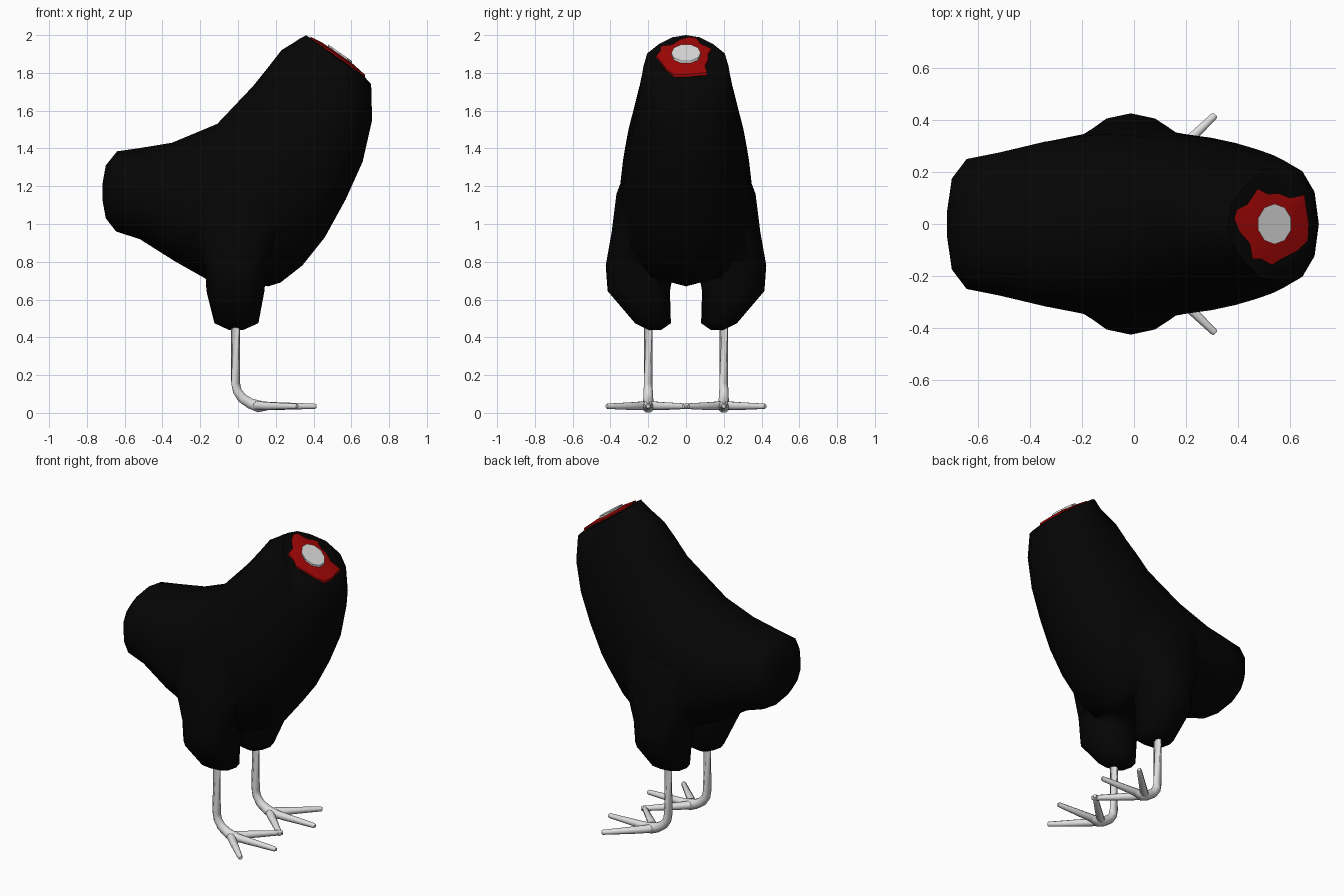
import bpy, bmesh, math
from mathutils import Vector

if "Cube" in bpy.data.objects:
    bpy.data.objects.remove(bpy.data.objects["Cube"])


def material(name, rgb):
    m = bpy.data.materials.new(name)
    m.diffuse_color = (*rgb, 1)
    m.use_nodes = True
    m.node_tree.nodes["Principled BSDF"].inputs["Base Color"].default_value = m.diffuse_color
    return m


BLACK = material("black feathers", (0.0015, 0.0015, 0.0015))
RED = material("raw red", (0.36, 0.002, 0.002))
BONE = material("pale grey", (0.74, 0.74, 0.74))


def finish(bm, name, mat, angle):
    bmesh.ops.recalc_face_normals(bm, faces=bm.faces)
    me = bpy.data.meshes.new(name)
    bm.to_mesh(me)
    bm.free()
    me.materials.append(mat)
    ob = bpy.data.objects.new(name, me)
    bpy.context.collection.objects.link(ob)
    bpy.ops.object.select_all(action='DESELECT')
    ob.select_set(True)
    bpy.context.view_layer.objects.active = ob
    bpy.ops.object.shade_smooth_by_angle(angle=math.radians(angle))
    return ob


def loft(name, rings, mat, angle=60):
    """Skin a list of equal-length point rings and cap both ends."""
    bm = bmesh.new()
    vs = [[bm.verts.new(p) for p in r] for r in rings]
    n = len(vs[0])
    for a, b in zip(vs, vs[1:]):
        for i in range(n):
            j = (i + 1) % n
            bm.faces.new((a[i], a[j], b[j], b[i]))
    bm.faces.new(vs[0])
    bm.faces.new(vs[-1])
    return finish(bm, name, mat, angle)


def tube(name, path, mat, sides=8):
    """Round tube along (x, y, z, radius) points."""
    pts = [Vector(p[:3]) for p in path]
    rings = []
    for i, p in enumerate(pts):
        d = pts[min(i + 1, len(pts) - 1)] - pts[max(i - 1, 0)]
        q = d.to_track_quat('Z', 'Y')
        r = path[i][3]
        rings.append([p + q @ Vector((r * math.cos(a), r * math.sin(a), 0))
                      for a in (math.tau * (k + .5) / sides for k in range(sides))])
    return loft(name, rings, mat)


def soft(v, e):
    return math.copysign(abs(v) ** e, v)


# Body: rings from tail to neck as (top x, top z, bottom x, bottom z, half width, top narrowing)
profile = [
    (-.718, 1.21, -.718, 1.13, .05, 0),
    (-.70, 1.31, -.70, 1.03, .178, 0),
    (-.64, 1.385, -.645, .96, .255, 0),
    (-.52, 1.402, -.52, .92, .28, 0),
    (-.35, 1.43, -.33, .80, .323, 0),
    (-.11, 1.53, -.17, .71, .362, .1),
    (.08, 1.73, .16, .67, .365, .3),
    (.16, 1.83, .225, .69, .352, .3),
    (.23, 1.92, .34, .78, .338, .35),
    (.27, 1.945, .46, .93, .318, .35),
    (.30, 1.963, .57, 1.13, .294, .35),
    (.325, 1.98, .66, 1.33, .27, .35),
    (.345, 1.99, .71, 1.55, .25, .35),
    (.36, 2.0, .705, 1.74, .23, .4),
    (.40, 1.972, .665, 1.785, .15, .2),
]
N = 14
rings = []
for tx, tz, bx, bz, w, k in profile:
    mid, half = Vector((tx + bx, 0, tz + bz)) / 2, Vector((tx - bx, 0, tz - bz)) / 2
    rings.append([mid + half * soft(math.cos(a), .9)
                  + Vector((0, w * soft(math.sin(a), .85) * (1 - k * max(0, math.cos(a))), 0))
                  for a in (math.tau * i / N for i in range(N))])
body = loft("body", rings, BLACK)

# Thighs (joined into the body), legs and toes on both sides
thigh = [  # z, min x, max x, inner y, outer y
    (.44, -.05, .03, .13, .20),
    (.475, -.125, .108, .08, .27),
    (.645, -.167, .14, .085, .415),
    (.78, -.175, .15, .06, .425),
    (.96, -.25, .23, .05, .393),
    (1.16, -.30, .28, .05, .368),
    (1.34, -.15, .20, .06, .30),
]
for s, side in ((1, "left"), (-1, "right")):
    rings = []
    for z, x0, x1, y0, y1 in thigh:
        rings.append([((x0 + x1) / 2 + (x1 - x0) / 2 * soft(math.cos(a), .8),
                       s * ((y0 + y1) / 2 + (y1 - y0) / 2 * soft(math.sin(a), .8)), z)
                      for a in (math.tau * k / 12 for k in range(12))])
    ob = loft(side + "_thigh", rings, BLACK)
    ob.hide_render = True
    ob.hide_set(True)
    mod = body.modifiers.new(side + " thigh union", 'BOOLEAN')
    mod.operation, mod.solver, mod.object = 'UNION', 'EXACT', ob

    y = s * .2
    tube(side + "_leg", [(-.013, y, .50, .025), (-.013, y, .16, .025), (-.004, y, .115, .026),
                         (.022, y, .078, .028), (.065, y, .05, .03), (.11, y, .034, .034),
                         (.16, y, .035, .022)], BONE)
    for label, tx, ty in (("middle", .415, .2), ("outer", .313, .42), ("inner", .313, -.015)):
        def at(t):
            return .085 + (tx - .085) * t, s * (.2 + (ty - .2) * t)
        tube(f"{side}_{label}_toe", [(*at(0), .04, .025), (*at(.3), .036, .023),
                                     (*at(.97), .035, .015), (*at(1), .035, .01)], BONE)


# Neck cut: irregular red patch lying on the sloping cut, with a round bone end
def slope(x, lift):
    return 1.89 - .7 * (x - .53) + lift


outline = [(.385, .02), (.395, .055), (.435, .075), (.475, .135), (.515, .115), (.555, .118),
           (.60, .10), (.655, .112), (.662, .06), (.672, 0), (.668, -.065), (.625, -.105),
           (.575, -.13), (.53, -.158), (.49, -.135), (.455, -.135), (.445, -.075), (.405, -.03)]
c = Vector((.535, 0))
patch = []
for f, lift in ((1, -.015), (1, 0), (.55, .012)):
    ring = [c + (Vector(o) - c) * f for o in outline]
    patch.append([(p.x, p.y, slope(p.x, lift)) for p in ring])
loft("neck_wound", patch, RED, 40)

bone = []
for lift in (-.02, .024):
    bone.append([(.54 + .066 * math.cos(a), .078 * math.sin(a), slope(.54 + .066 * math.cos(a), lift))
                 for a in (math.tau * (k + .5) / 10 for k in range(10))])
loft("neck_bone", bone, BONE, 30)
